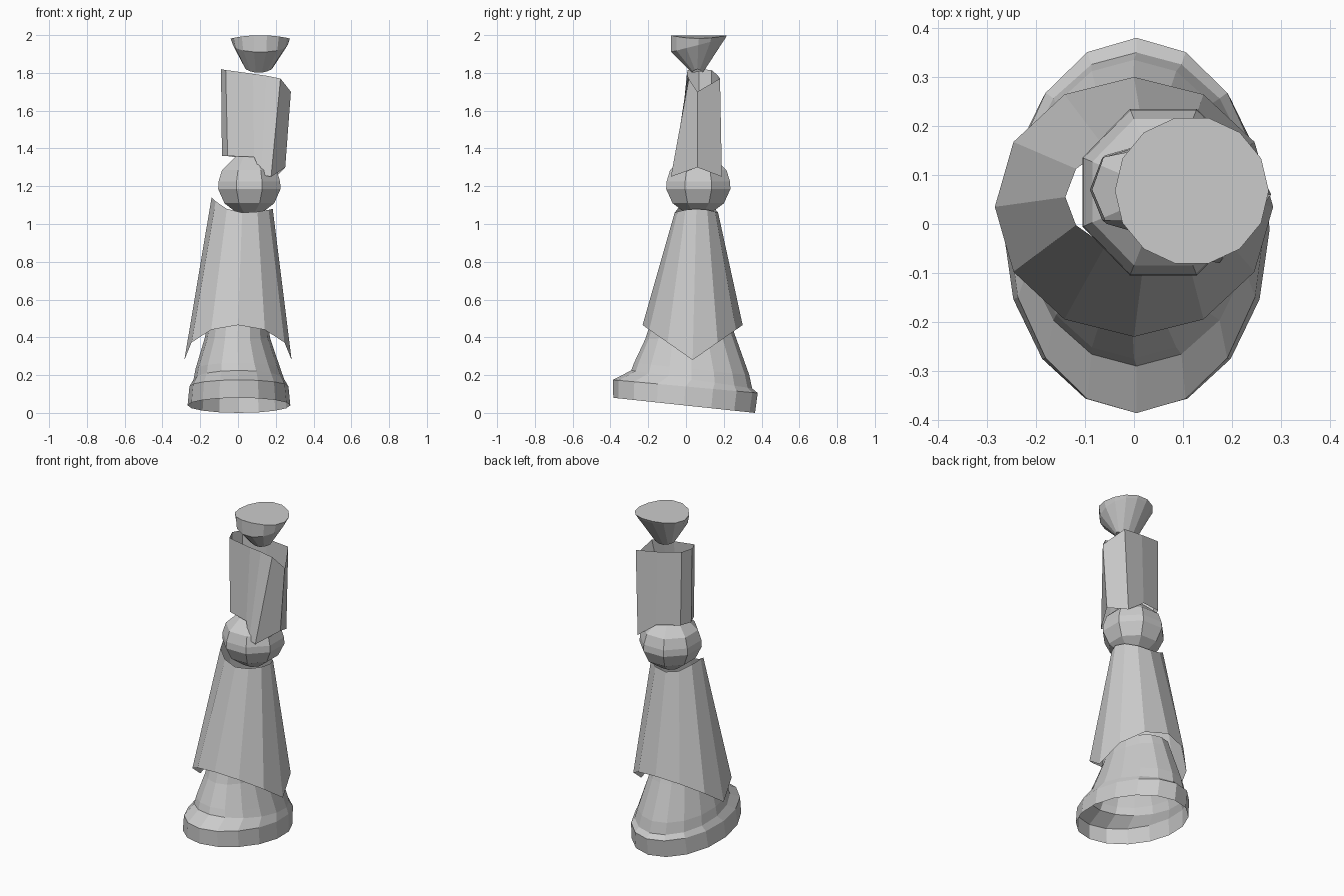
import bpy, bmesh
from math import sin, cos, pi


def ellipse(n, cx, cy, rx, ry, zf, turn=0.0):
    """Ring of n points; zf(c, s) gives height from cos and sin of the angle."""
    pts = []
    for i in range(n):
        a = 2 * pi * (i + turn) / n
        c, s = cos(a), sin(a)
        pts.append((cx + rx * c, cy + ry * s, zf(c, s)))
    return pts


def loft(name, rings, cap_bottom=False, cap_top=False):
    """Skin rings listed from bottom to top."""
    bm = bmesh.new()
    loops = [[bm.verts.new(p) for p in r] for r in rings]
    n = len(loops[0])
    for lo, hi in zip(loops, loops[1:]):
        for i in range(n):
            j = (i + 1) % n
            bm.faces.new((lo[i], lo[j], hi[j], hi[i]))
    if cap_bottom:
        bm.faces.new(loops[0][::-1])
    if cap_top:
        bm.faces.new(loops[-1])
    me = bpy.data.meshes.new(name)
    bm.to_mesh(me)
    bm.free()
    ob = bpy.data.objects.new(name, me)
    bpy.context.collection.objects.link(ob)
    return ob


def tilt(front, back):
    """Height sloping evenly from the front (-y) to the back (+y)."""
    return lambda c, s: (front + back) / 2 + (back - front) / 2 * s


# Foot: open shell with a tilted sole band, a step, and an ankle cone
loft("foot", [
    ellipse(16, 0.005, -0.01, 0.272, 0.375, tilt(0.08, 0.0)),
    ellipse(16, 0.005, -0.003, 0.262, 0.383, tilt(0.175, 0.105)),
    ellipse(16, 0.005, 0.03, 0.24, 0.32, tilt(0.225, 0.13)),
    ellipse(16, 0.0, 0.03, 0.225, 0.305, tilt(0.265, 0.2)),
    ellipse(16, -0.003, 0.022, 0.172, 0.238, tilt(0.39, 0.41)),
    ellipse(16, 0.0, 0.025, 0.162, 0.215, tilt(0.47, 0.47)),
])

# Shin: open flared tube, hem hanging lower at both sides
loft("shin", [
    ellipse(12, 0.0, 0.035, 0.284, 0.265, lambda c, s: 0.28 + 0.185 * abs(s)),
    ellipse(12, 0.022, 0.055, 0.162, 0.115,
            lambda c, s: 1.06 + (0.08 if c < 0 else 0.02) * c * c),
])

# Knee: faceted eight-sided ball
K = 1 / cos(pi / 8)
loft("knee", [ellipse(8, 0.06, 0.065, r * K, r * K * 1.03, lambda c, s, z=z: z, 0.5)
              for r, z in ((0.055, 1.05), (0.132, 1.11), (0.165, 1.185),
                           (0.163, 1.225), (0.145, 1.285), (0.065, 1.365))],
     True, True)

# Thigh: flattened open tube with a notch over the knee
thigh_bottom = [(0.25, 0.06, 1.30), (0.20, 0.19, 1.25), (0.08, 0.18, 1.34),
                (-0.06, 0.14, 1.36), (-0.085, 0.07, 1.36), (-0.055, 0.0, 1.36),
                (0.085, -0.04, 1.355), (0.125, -0.07, 1.26), (0.175, -0.08, 1.25)]
thigh_top = [(0.28, 0.06, 1.70), (0.22, 0.18, 1.77), (0.08, 0.165, 1.79),
             (-0.065, 0.135, 1.815), (-0.09, 0.07, 1.82), (-0.065, 0.008, 1.815),
             (0.08, 0.005, 1.795), (0.15, 0.01, 1.785), (0.225, 0.015, 1.77)]
loft("thigh", [thigh_bottom, thigh_top])

# Hip: bowl with a rim that is deep in front and thin behind
loft("hip_cup", [
    ellipse(14, 0.11, 0.06, 0.07, 0.03, lambda c, s: 1.80 + 0.02 * c * c),
    ellipse(14, 0.118, 0.065, 0.145, 0.147, tilt(1.91, 1.985)),
    ellipse(14, 0.118, 0.068, 0.157, 0.152, lambda c, s: 2.0 - 0.018 * c * c),
], True, True)
